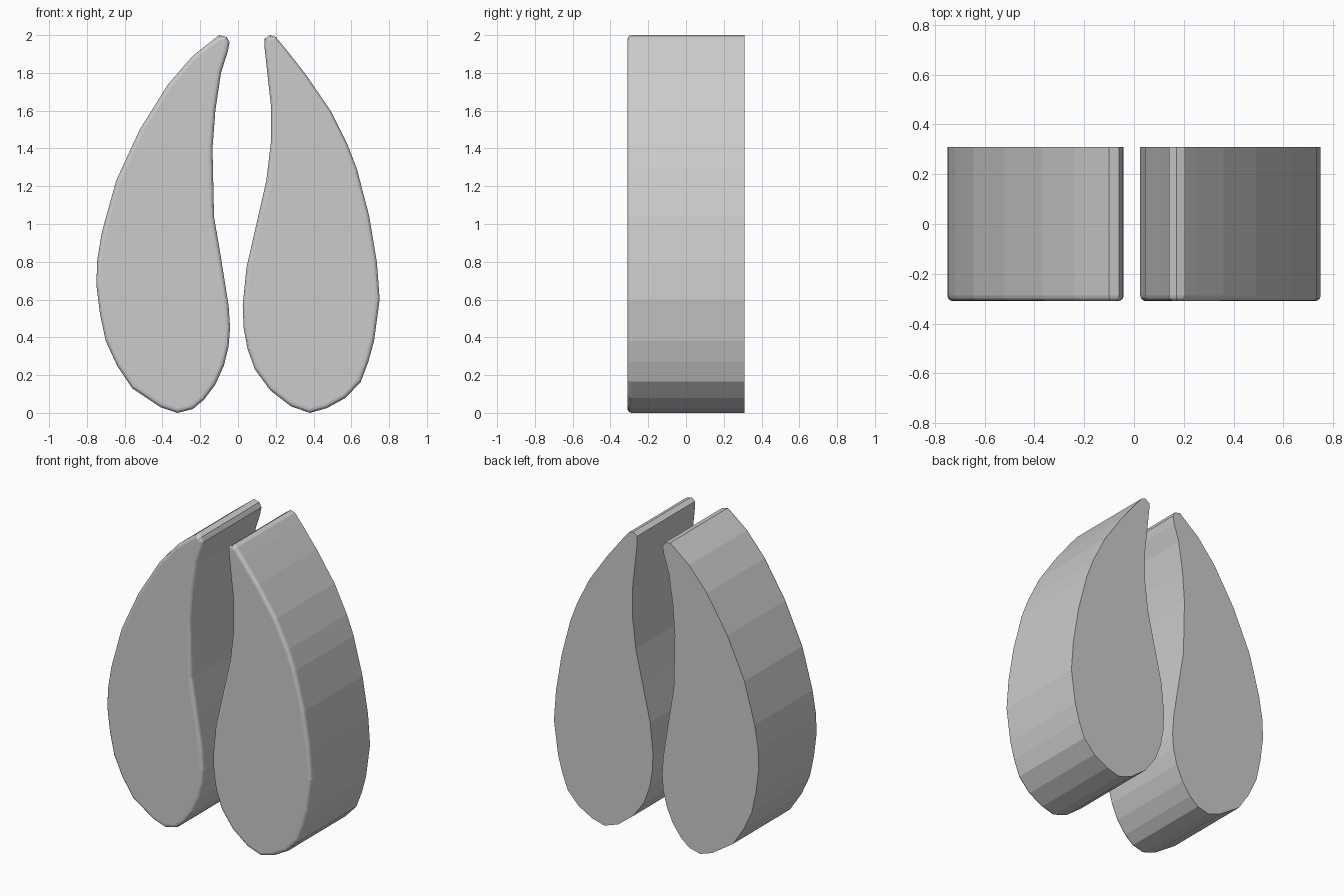
import bpy
import bmesh

FRONT, BACK, ROUND = -0.31, 0.31, 0.022

# Teardrop outlines as (x, z) points
left_outline = [
    (-0.10, 2.0), (-0.06, 1.99), (-0.045, 1.96), (-0.055, 1.91), (-0.09, 1.80),
    (-0.12, 1.60), (-0.135, 1.40), (-0.127, 1.04), (-0.09, 0.82), (-0.05, 0.57),
    (-0.042, 0.45), (-0.05, 0.35), (-0.075, 0.25), (-0.12, 0.15), (-0.18, 0.07),
    (-0.24, 0.02), (-0.32, 0.0), (-0.41, 0.03), (-0.56, 0.13), (-0.64, 0.25),
    (-0.70, 0.38), (-0.73, 0.52), (-0.75, 0.68), (-0.745, 0.81), (-0.72, 0.96),
    (-0.645, 1.23), (-0.52, 1.50), (-0.37, 1.74), (-0.24, 1.89)]
right_outline = [
    (0.17, 2.0), (0.14, 1.98), (0.14, 1.94), (0.155, 1.80), (0.175, 1.62),
    (0.175, 1.44), (0.15, 1.23), (0.10, 1.01), (0.045, 0.77), (0.025, 0.57),
    (0.03, 0.45), (0.05, 0.34), (0.09, 0.23), (0.17, 0.12), (0.28, 0.035),
    (0.38, 0.0), (0.47, 0.025), (0.57, 0.08), (0.65, 0.165), (0.69, 0.27),
    (0.72, 0.38), (0.75, 0.60), (0.735, 0.80), (0.695, 1.04), (0.63, 1.29),
    (0.58, 1.42), (0.49, 1.60), (0.36, 1.79), (0.25, 1.93), (0.20, 1.99)]


def make_lobe(name, outline):
    """Extrude an outline from front to back and round its front rim."""
    bm = bmesh.new()
    front = bm.faces.new([bm.verts.new((x, FRONT, z)) for x, z in outline])
    rim = list(front.edges)
    ext = bmesh.ops.extrude_face_region(bm, geom=[front], use_keep_orig=True)
    moved = [g for g in ext["geom"] if isinstance(g, bmesh.types.BMVert)]
    bmesh.ops.translate(bm, verts=moved, vec=(0, BACK - FRONT, 0))
    bmesh.ops.recalc_face_normals(bm, faces=bm.faces)
    bmesh.ops.bevel(bm, geom=rim, offset=ROUND, segments=3, profile=0.5,
                    affect='EDGES', clamp_overlap=False)
    mesh = bpy.data.meshes.new(name)
    bm.to_mesh(mesh)
    bm.free()
    obj = bpy.data.objects.new(name, mesh)
    bpy.context.collection.objects.link(obj)
    return obj


# Two slightly different hoof-like halves
make_lobe("left_lobe", left_outline)
make_lobe("right_lobe", right_outline)
